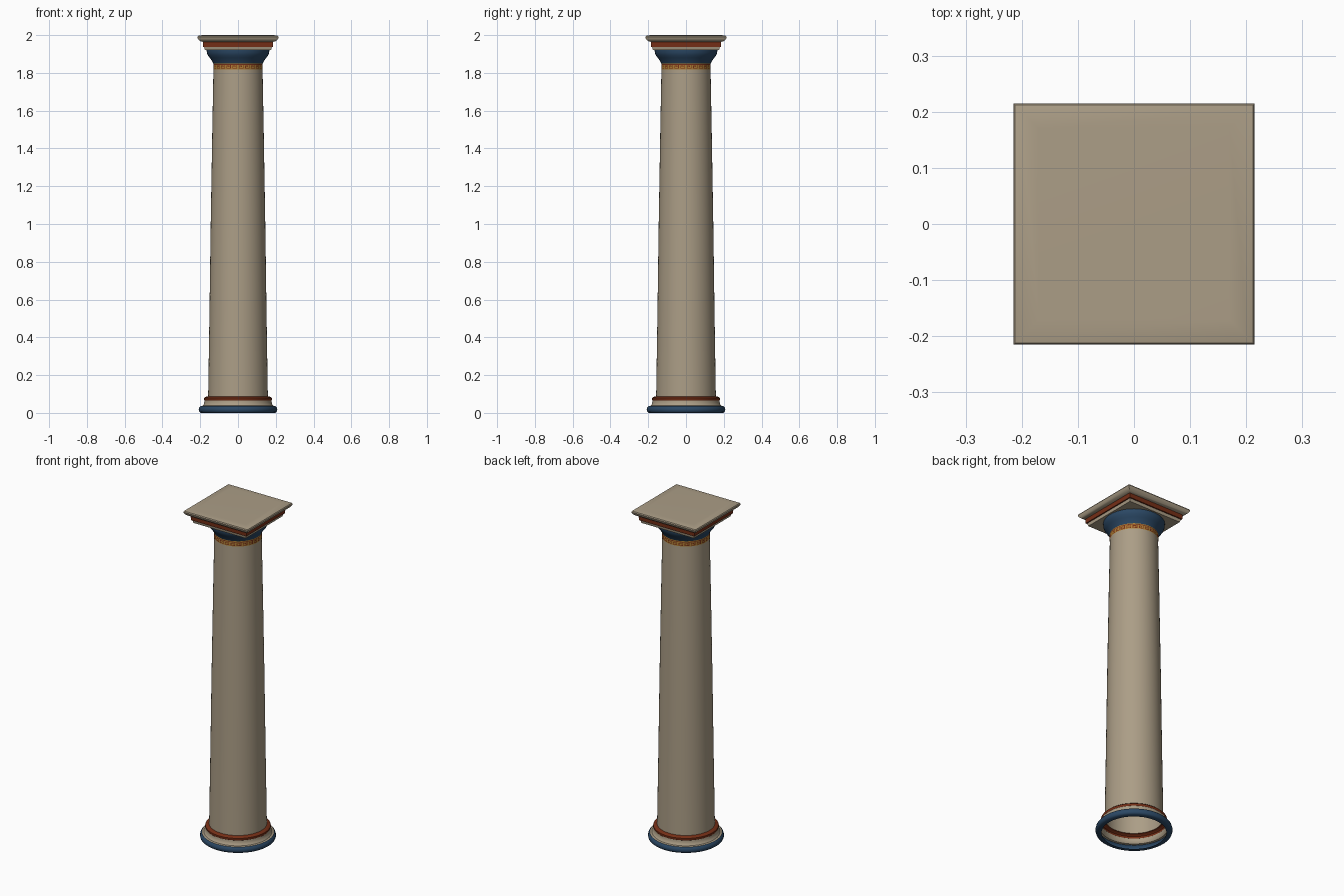
import bpy, bmesh, math

if "Cube" in bpy.data.objects:
    bpy.data.objects.remove(bpy.data.objects["Cube"])


def material(name, rgb):
    m = bpy.data.materials.new(name)
    m.diffuse_color = (*rgb, 1.0)
    m.use_nodes = True
    m.node_tree.nodes["Principled BSDF"].inputs["Base Color"].default_value = m.diffuse_color
    return m


CREAM = material("cream_stone", (0.41, 0.34, 0.24))
BLUE = material("blue_paint", (0.024, 0.065, 0.13))
RED = material("rust_red_paint", (0.18, 0.028, 0.008))
GOLD = material("gold_paint", (0.42, 0.21, 0.035))


def loft(name, profile, mats, sides=64, square=False, cap=False, rule=None):
    """Sweep a (radius, z) profile round the axis; square uses half-widths."""
    n = 4 if square else sides
    k, phase = (math.sqrt(2), math.pi / 4) if square else (1.0, 0.0)
    bm = bmesh.new()
    rings = []
    for r, z in profile:
        rings.append([bm.verts.new((k * r * math.cos(phase + 2 * math.pi * i / n),
                                    k * r * math.sin(phase + 2 * math.pi * i / n), z))
                      for i in range(n)])
    for row, (a, b) in enumerate(zip(rings, rings[1:])):
        for i in range(n):
            j = (i + 1) % n
            f = bm.faces.new((a[i], a[j], b[j], b[i]))
            if rule:
                f.material_index = rule(row, i)
    if cap:
        bm.faces.new(rings[-1])
    me = bpy.data.meshes.new(name)
    bm.to_mesh(me)
    bm.free()
    for m in mats:
        me.materials.append(m)
    ob = bpy.data.objects.new(name, me)
    bpy.context.collection.objects.link(ob)
    bpy.ops.object.select_all(action='DESELECT')
    ob.select_set(True)
    bpy.context.view_layer.objects.active = ob
    bpy.ops.object.shade_smooth_by_angle(angle=math.radians(42))
    return ob


# Round base mouldings, open underneath
loft("base_torus", [(0.175, 0.0), (0.197, 0.0), (0.205, 0.006), (0.208, 0.017),
                    (0.205, 0.029), (0.198, 0.036)], [BLUE])
loft("base_step", [(0.198, 0.036), (0.187, 0.038), (0.181, 0.046),
                   (0.178, 0.056), (0.177, 0.066)], [CREAM])
loft("base_ring", [(0.177, 0.066), (0.180, 0.071), (0.179, 0.079),
                   (0.172, 0.085), (0.158, 0.087)], [RED])

# Tapered shaft
loft("shaft", [(0.158, 0.087), (0.1515, 0.5), (0.1445, 1.0), (0.136, 1.5),
               (0.130, 1.822)], [CREAM])

# Painted key-pattern band round the neck
KEY = ["########",
       "........",
       "######.#",
       "#....#.#",
       "#.##.#.#",
       "#.####.#",
       "#......#",
       "########"]
band_profile = [(0.131, 1.818 + 0.032 * i / len(KEY)) for i in range(len(KEY) + 1)]
loft("key_band", band_profile, [RED, GOLD], sides=24 * 8,
     rule=lambda row, i: int(KEY[len(KEY) - 1 - row][i % 8] == "#"))

# Flared blue capital
loft("capital_bell", [(0.131, 1.85), (0.139, 1.866), (0.150, 1.880), (0.160, 1.894),
                      (0.165, 1.907), (0.166, 1.92)], [BLUE])

# Square slab on top
loft("slab_lower", [(0.11, 1.92), (0.175, 1.92), (0.179, 1.937)], [CREAM], square=True)
loft("slab_band", [(0.179, 1.937), (0.185, 1.938), (0.186, 1.964)], [RED], square=True)
loft("slab_top", [(0.186, 1.964), (0.197, 1.967), (0.207, 1.974), (0.213, 1.983),
                  (0.215, 1.990), (0.212, 1.996), (0.203, 1.999), (0.170, 2.0)],
     [CREAM], square=True, cap=True)
